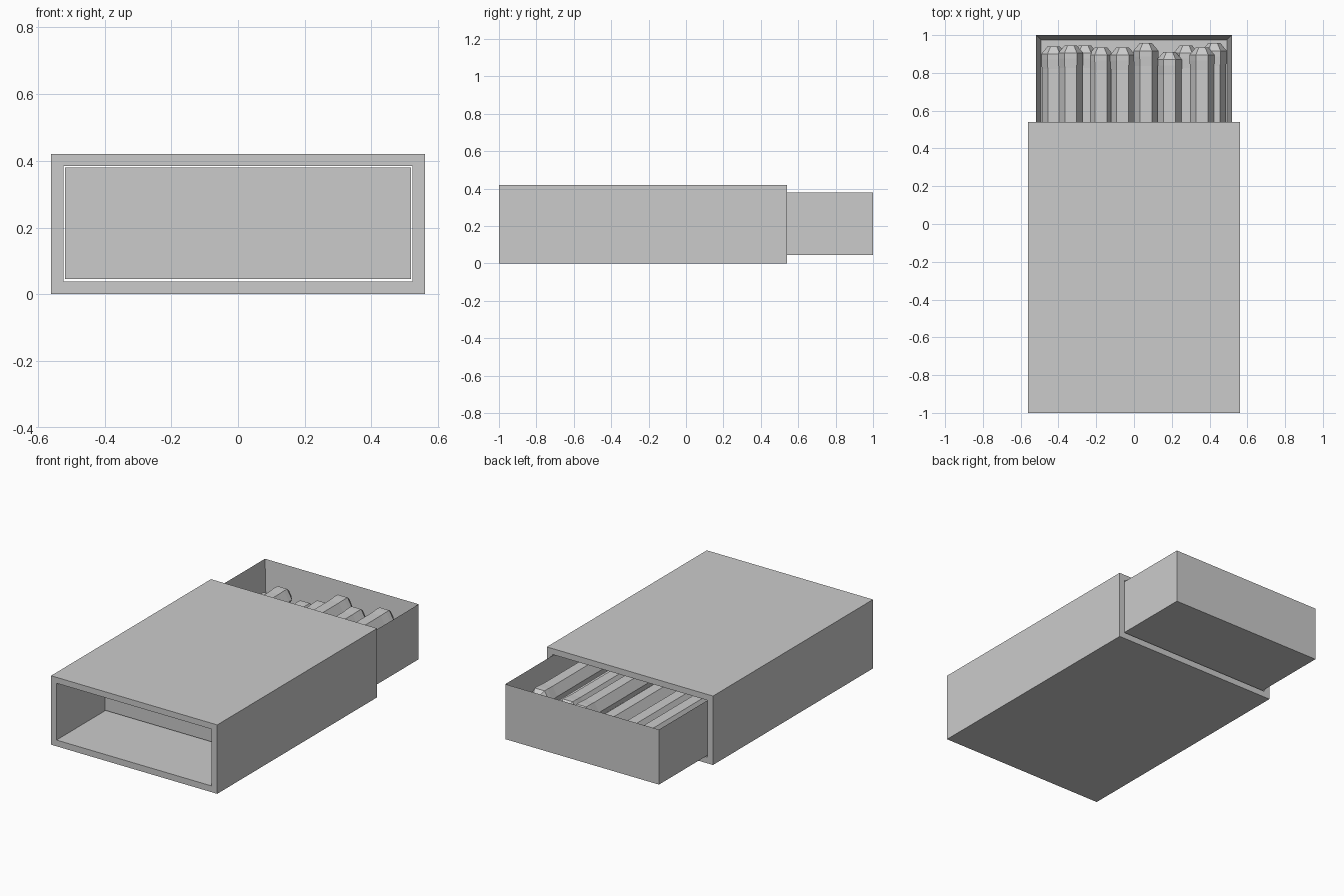
import bpy, bmesh, math
from mathutils import Matrix, Vector

cube = bpy.data.objects.get("Cube")
if cube:
    bpy.data.objects.remove(cube, do_unlink=True)

grey = bpy.data.materials.new("plain_grey")
grey.use_nodes = True
grey.diffuse_color = (0.6, 0.6, 0.6, 1)
grey.node_tree.nodes["Principled BSDF"].inputs["Base Color"].default_value = (0.6, 0.6, 0.6, 1)


def add_object(name, bm):
    bmesh.ops.recalc_face_normals(bm, faces=bm.faces)
    mesh = bpy.data.meshes.new(name)
    bm.to_mesh(mesh)
    bm.free()
    mesh.materials.append(grey)
    obj = bpy.data.objects.new(name, mesh)
    bpy.context.collection.objects.link(obj)
    return obj


def box(bm, lo, hi):
    lo, hi = Vector(lo), Vector(hi)
    mat = Matrix.Translation((lo + hi) / 2) @ Matrix.Diagonal((hi - lo).to_4d())
    return bmesh.ops.create_cube(bm, size=1, matrix=mat)["verts"]


# Sleeve: rectangular tube, open at both ends
def rectangle_ring(bm, y, half, low, high):
    corners = [(-half, low), (half, low), (half, high), (-half, high)]
    return [bm.verts.new((x, y, z)) for x, z in corners]


bm = bmesh.new()
rings = [rectangle_ring(bm, y, *size) for y, size in (
    (-1, (0.56, 0, 0.42)), (0.54, (0.56, 0, 0.42)),
    (0.54, (0.523, 0.038, 0.384)), (-1, (0.523, 0.038, 0.384)))]
for a, b in zip(rings, rings[1:] + rings[:1]):
    for i in range(4):
        j = (i + 1) % 4
        bm.faces.new((a[i], a[j], b[j], b[i]))
add_object("sleeve", bm)

# Tray: box whose top face is inset and pushed down
bm = bmesh.new()
box(bm, (-0.518, -0.54, 0.045), (0.518, 1, 0.38))
top = max(bm.faces, key=lambda f: f.calc_center_median().z)
bmesh.ops.inset_region(bm, faces=[top], thickness=0.036)
bmesh.ops.translate(bm, verts=top.verts, vec=(0, 0, -0.299))
add_object("tray", bm)


# Matches: hexagonal sticks with a chamfered, slightly wider head
def match(name, x, tip, top, radius=0.066):
    bm = bmesh.new()
    centre = top - radius * math.sin(math.pi / 3)
    sections = [(tip - 1.4, 0.95), (tip - 0.12, 0.95), (tip - 0.07, 1),
                (tip - 0.04, 1), (tip, 0.5)]
    loops = []
    for y, scale in sections:
        r = radius * scale
        loops.append([bm.verts.new((x + r * math.cos(k * math.pi / 3), y,
                                    centre + r * math.sin(k * math.pi / 3)))
                      for k in range(6)])
    for a, b in zip(loops, loops[1:]):
        for i in range(6):
            j = (i + 1) % 6
            bm.faces.new((a[i], a[j], b[j], b[i]))
    bm.faces.new(loops[0])
    bm.faces.new(loops[-1])
    add_object(name, bm)


upper = [(-0.425, 0.94, 0.23), (-0.335, 0.945, 0.29), (-0.26, 0.945, 0.21),
         (-0.175, 0.935, 0.25), (-0.06, 0.935, 0.28), (0.063, 0.957, 0.34),
         (0.188, 0.91, 0.32), (0.275, 0.945, 0.26), (0.36, 0.935, 0.35),
         (0.425, 0.957, 0.29)]
for n, (x, tip, height) in enumerate(upper, 1):
    match(f"match_upper_{n}", x, tip, height)

# Lower layer resting on the tray floor
for n, x in enumerate((-0.4, -0.12, 0.01, 0.13, 0.24, 0.37), 1):
    match(f"match_lower_{n}", x, 0.88, 0.197)
